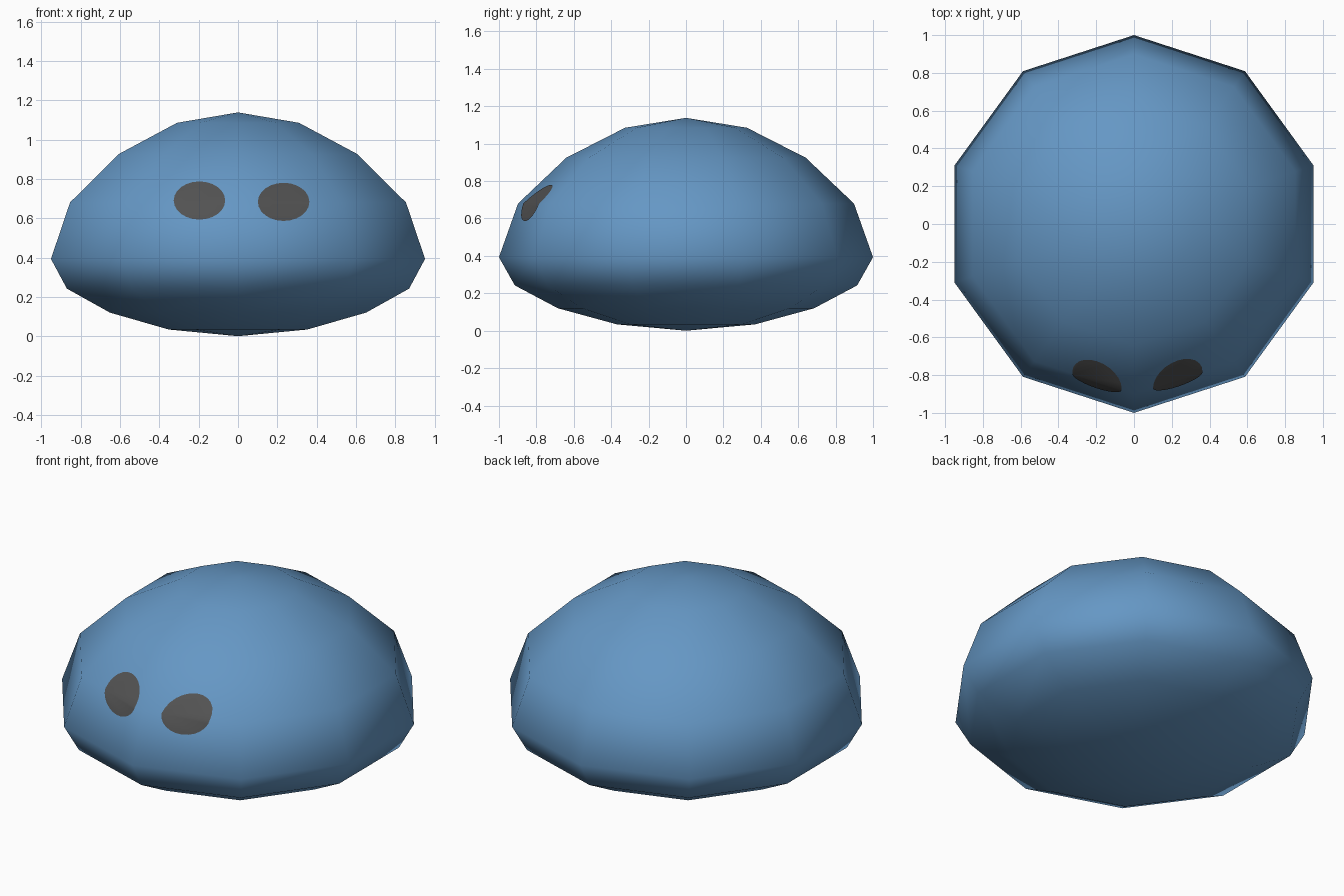
import bpy, bmesh, math
from mathutils import Vector
from mathutils.bvhtree import BVHTree

if "Cube" in bpy.data.objects:
    bpy.data.objects.remove(bpy.data.objects["Cube"])


def material(name, rgb):
    m = bpy.data.materials.new(name)
    m.diffuse_color = (*rgb, 1)
    m.use_nodes = True
    m.node_tree.nodes["Principled BSDF"].inputs["Base Color"].default_value = m.diffuse_color
    return m


def add_object(name, bm, mat):
    for f in bm.faces:
        f.smooth = True
    me = bpy.data.meshes.new(name)
    bm.to_mesh(me)
    me.materials.append(mat)
    ob = bpy.data.objects.new(name, me)
    bpy.context.collection.objects.link(ob)
    return ob


blue = material("soft blue", (0.13, 0.31, 0.555))
grey = material("dark grey", (0.085, 0.085, 0.085))

# Body: a ten-sided lathe, flatter below the widest ring
SIDES = 10
BEND = 0.68
profile = [(0.37, 0.034), (0.685, 0.12), (0.915, 0.242), (1.0, 0.393),
           (0.898, BEND), (0.64, 0.925), (0.326, 1.085)]
body = bmesh.new()
rings = []
for r, z in profile:
    angles = [math.pi / 2 + 2 * math.pi * i / SIDES for i in range(SIDES)]
    rings.append([body.verts.new((r * math.cos(a), r * math.sin(a), z)) for a in angles])
bottom = body.verts.new((0, 0, 0))
top = body.verts.new((0, 0, 1.138))
for i in range(SIDES):
    j = (i + 1) % SIDES
    for lo, hi in zip(rings, rings[1:]):
        body.faces.new((lo[i], lo[j], hi[j], hi[i]))
    body.faces.new((bottom, rings[0][j], rings[0][i]))
    body.faces.new((top, rings[-1][i], rings[-1][j]))
bmesh.ops.recalc_face_normals(body, faces=body.faces)
add_object("body", body, blue)
surface = BVHTree.FromBMesh(body)


# Eyes: thin oval plates laid on the front facets, folded along the body's ring
def eye(name, x, z):
    bm = bmesh.new()
    n = 24
    bm.faces.new([bm.verts.new((x + 0.131 * math.cos(2 * math.pi * k / n), -2,
                                z + 0.097 * math.sin(2 * math.pi * k / n)))
                  for k in range(n)])
    bmesh.ops.bisect_plane(bm, geom=bm.verts[:] + bm.edges[:] + bm.faces[:],
                           plane_co=(0, 0, BEND), plane_no=(0, 0, 1))
    for v in bm.verts:
        hit = surface.ray_cast(v.co, Vector((0, 1, 0)))[0]
        v.co = hit - Vector((0, 0.005, 0))
    bm.normal_update()
    for f in bm.faces:
        if f.normal.y > 0:
            f.normal_flip()
    add_object(name, bm, grey)


eye("left_eye", -0.196, 0.69)
eye("right_eye", 0.232, 0.683)
body.free()
